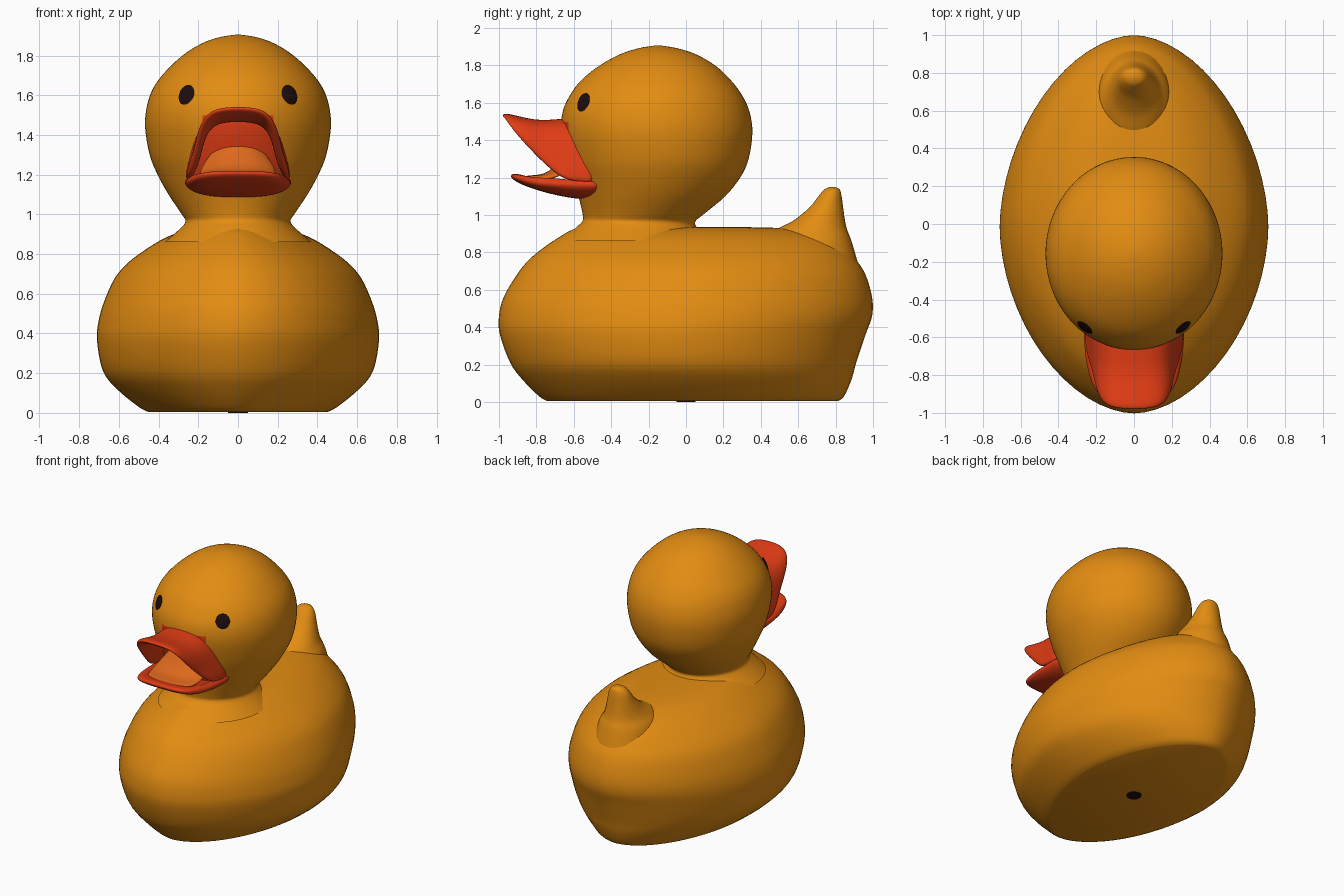
import bpy, math
from mathutils import Vector

if "Cube" in bpy.data.objects:
    bpy.data.objects.remove(bpy.data.objects["Cube"])


def material(name, rgb):
    m = bpy.data.materials.new(name)
    m.diffuse_color = (*rgb, 1)
    m.use_nodes = True
    m.node_tree.nodes["Principled BSDF"].inputs["Base Color"].default_value = m.diffuse_color
    return m


YELLOW = material("duck_yellow", (0.77, 0.265, 0.006))
RED = material("bill_red", (0.75, 0.045, 0.007))
ORANGE = material("tongue_orange", (0.73, 0.14, 0.012))
BLACK = material("eye_black", (0.012, 0.004, 0.004))


def make(name, verts, faces, *mats):
    me = bpy.data.meshes.new(name)
    me.from_pydata(verts, [], faces)
    for m in mats:
        me.materials.append(m)
    ob = bpy.data.objects.new(name, me)
    bpy.context.collection.objects.link(ob)
    return ob


def smooth(ob, angle=45):
    bpy.ops.object.select_all(action='DESELECT')
    ob.select_set(True)
    bpy.context.view_layer.objects.active = ob
    bpy.ops.object.shade_smooth_by_angle(angle=math.radians(angle))


def resample(rows, steps):
    """Smooth curve through rows of numbers."""
    out = []
    for i in range(len(rows) - 1):
        a, b = rows[max(i - 1, 0)], rows[i]
        c, d = rows[i + 1], rows[min(i + 2, len(rows) - 1)]
        for s in range(steps):
            t = s / steps
            out.append([0.5 * (2 * q + (r - p) * t + (2 * p - 5 * q + 4 * r - w) * t * t
                               + (3 * q - p - 3 * r + w) * t ** 3)
                        for p, q, r, w in zip(a, b, c, d)])
    return out + [list(rows[-1])]


def stack(name, rows, power, steps, segs, *mats):
    """Closed loft of level rings; a row is height, front y, back y, half width."""
    rings = resample(rows, steps)
    verts, faces = [], []
    for z, front, back, hw in rings:
        for k in range(segs):
            a = 2 * math.pi * k / segs
            c, s = math.cos(a), math.sin(a)
            e = 2 / power
            verts.append((math.copysign(abs(c) ** e, c) * hw,
                          (front + back) / 2 + math.copysign(abs(s) ** e, s) * (back - front) / 2, z))
    for r in range(len(rings) - 1):
        for k in range(segs):
            j = (k + 1) % segs
            faces.append((r * segs + k, r * segs + j, (r + 1) * segs + j, (r + 1) * segs + k))
    top = (len(rings) - 1) * segs
    faces.append(tuple(reversed(range(segs))))
    faces.append(tuple(range(top, top + segs)))
    ob = make(name, verts, faces, *mats)
    smooth(ob)
    return ob


def shell(name, curves, thickness, mat):
    """Mirrored sheet through half curves, thickened and rounded."""
    verts, faces = [], []
    for c in curves:
        verts += [(-x, y, z) for x, y, z in reversed(c[1:])] + list(c)
    n = 2 * len(curves[0]) - 1
    for r in range(len(curves) - 1):
        for k in range(n - 1):
            faces.append((r * n + k, r * n + k + 1, (r + 1) * n + k + 1, (r + 1) * n + k))
    ob = make(name, verts, faces, mat)
    mod = ob.modifiers.new("thickness", 'SOLIDIFY')
    mod.thickness, mod.offset = thickness, 0
    mod = ob.modifiers.new("rounding", 'SUBSURF')
    mod.levels = mod.render_levels = 3
    for p in ob.data.polygons:
        p.use_smooth = True
    return ob


# Body with a flat base
stack("body", [
    (0.004, -0.74, 0.81, 0.45), (0.03, -0.785, 0.845, 0.50), (0.12, -0.875, 0.885, 0.61),
    (0.21, -0.94, 0.91, 0.68), (0.36, -0.995, 0.96, 0.71), (0.46, -1.0, 0.995, 0.703),
    (0.56, -0.975, 0.995, 0.675), (0.68, -0.905, 0.96, 0.62), (0.76, -0.84, 0.91, 0.55),
    (0.83, -0.755, 0.85, 0.455), (0.88, -0.68, 0.77, 0.37), (0.915, -0.62, 0.65, 0.28),
    (0.93, -0.57, 0.50, 0.19), (0.935, -0.45, 0.30, 0.08)], 1.82, 4, 64, YELLOW)

# Upturned tail
stack("tail", [
    (0.74, 0.40, 0.92, 0.22), (0.86, 0.42, 0.885, 0.19), (0.92, 0.48, 0.862, 0.15),
    (0.97, 0.575, 0.85, 0.122), (1.04, 0.66, 0.84, 0.095), (1.10, 0.708, 0.832, 0.075),
    (1.135, 0.738, 0.822, 0.05), (1.148, 0.765, 0.80, 0.02)], 2, 4, 32, YELLOW)

# Head and neck, with the part inside the mouth in bill colour
head = stack("head", [
    (0.86, -0.66, 0.12, 0.37), (0.93, -0.59, 0.06, 0.29), (0.965, -0.555, 0.05, 0.265),
    (1.00, -0.552, 0.09, 0.283), (1.10, -0.575, 0.21, 0.35), (1.20, -0.605, 0.29, 0.405),
    (1.30, -0.635, 0.335, 0.445), (1.44, -0.665, 0.355, 0.468), (1.55, -0.66, 0.34, 0.458),
    (1.64, -0.62, 0.30, 0.425), (1.72, -0.56, 0.24, 0.365), (1.80, -0.46, 0.155, 0.28),
    (1.86, -0.35, 0.05, 0.185), (1.892, -0.25, -0.05, 0.095), (1.905, -0.17, -0.13, 0.015)],
    2, 4, 96, YELLOW, RED)
for p in head.data.polygons:
    x, y, z = p.center
    if y < -0.4 and 1.13 < z < 1.49 and abs(x) < 0.17 + 0.25 * max(0, 1.42 - z):
        p.material_index = 1

# Arched upper bill: root, middle and lip curves
shell("upper_bill", [
    [(0, -0.62, 1.51), (0.12, -0.60, 1.495), (0.19, -0.56, 1.42), (0.225, -0.52, 1.31), (0.26, -0.47, 1.16)],
    [(0, -0.80, 1.475), (0.125, -0.79, 1.465), (0.18, -0.74, 1.395), (0.205, -0.67, 1.30), (0.25, -0.58, 1.175)],
    [(0, -0.99, 1.54), (0.14, -0.98, 1.53), (0.19, -0.92, 1.44), (0.205, -0.79, 1.30), (0.25, -0.665, 1.19)]],
    0.045, RED)

# Scooped lower bill
shell("lower_bill", [
    [(0, -0.50, 1.095), (0.12, -0.49, 1.10), (0.22, -0.46, 1.12), (0.27, -0.44, 1.18)],
    [(0, -0.75, 1.14), (0.13, -0.74, 1.14), (0.22, -0.69, 1.145), (0.255, -0.61, 1.18)],
    [(0, -0.945, 1.215), (0.15, -0.94, 1.212), (0.23, -0.87, 1.19), (0.25, -0.67, 1.185)]],
    0.055, RED)

# Tongue rising toward the throat
shell("tongue", [
    [(0, -0.87, 1.20), (0.10, -0.865, 1.20), (0.17, -0.83, 1.195)],
    [(0, -0.76, 1.195), (0.11, -0.75, 1.195), (0.20, -0.70, 1.195)],
    [(0, -0.68, 1.26), (0.10, -0.67, 1.26), (0.18, -0.61, 1.25)],
    [(0, -0.62, 1.37), (0.06, -0.61, 1.365), (0.10, -0.58, 1.35)]],
    0.03, ORANGE)

# Oval eyes lying on the head
for side, label in ((-1, "left"), (1, "right")):
    bpy.ops.mesh.primitive_uv_sphere_add(segments=24, ring_count=12, radius=1)
    eye = bpy.context.object
    eye.name = label + "_eye"
    eye.location = (0.26 * side, -0.548, 1.60)
    eye.rotation_euler = Vector((1.34 * side, -1.68, 0.65)).to_track_quat('Z', 'Y').to_euler()
    eye.scale = (0.048, 0.054, 0.01)
    eye.data.materials.append(BLACK)
    smooth(eye)

# Air hole under the base
bpy.ops.mesh.primitive_cylinder_add(vertices=24, radius=0.05, depth=0.006, location=(0, 0, 0.003))
hole = bpy.context.object
hole.name = "air_hole"
hole.data.materials.append(BLACK)
